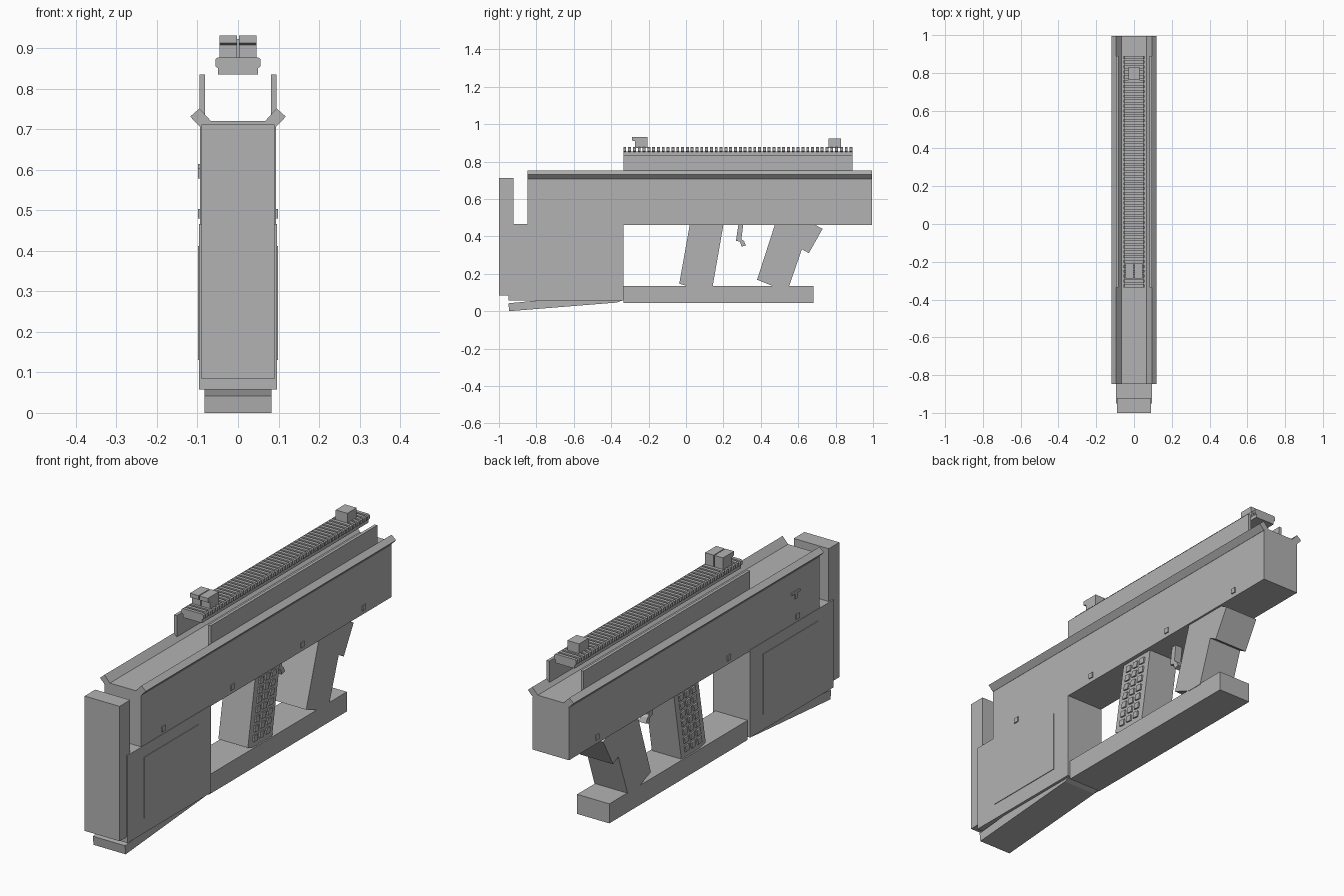
import bpy, bmesh, math
from mathutils import Vector

grey = bpy.data.materials.new("matte grey")
grey.diffuse_color = (0.45, 0.45, 0.45, 1)


def finish(name, bm):
    bmesh.ops.recalc_face_normals(bm, faces=bm.faces)
    me = bpy.data.meshes.new(name)
    bm.to_mesh(me)
    bm.free()
    me.materials.append(grey)
    ob = bpy.data.objects.new(name, me)
    bpy.context.collection.objects.link(ob)
    return ob


def add_prism(bm, pts, axis, a, b):
    """Extrude a closed outline; axis 'x' takes (y, z) points, axis 'y' takes (x, z)."""
    def place(p, d):
        return (d, p[0], p[1]) if axis == 'x' else (p[0], d, p[1])
    lo = [bm.verts.new(place(p, a)) for p in pts]
    hi = [bm.verts.new(place(p, b)) for p in pts]
    n = len(pts)
    bm.faces.new(lo)
    bm.faces.new(hi[::-1])
    for i in range(n):
        j = (i + 1) % n
        bm.faces.new((lo[i], lo[j], hi[j], hi[i]))


def rect(u0, u1, v0, v1):
    return [(u0, v0), (u1, v0), (u1, v1), (u0, v1)]


def side_part(name, pts, half):
    bm = bmesh.new()
    add_prism(bm, pts, 'x', -half, half)
    return finish(name, bm)


# Receiver, top deck, stock and butt plate
side_part("receiver", rect(-0.847, 0.995, 0.46, 0.705), 0.094)
side_part("top_deck", rect(-0.847, 0.995, 0.705, 0.72), 0.092)
side_part("stock", [(-0.95, 0.058), (-0.335, 0.058), (-0.335, 0.466), (-0.95, 0.466)], 0.096)
side_part("butt_plate", rect(-1.0, -0.922, 0.084, 0.712), 0.09)
side_part("stock_toe", [(-0.945, 0.0), (-0.37, 0.046), (-0.335, 0.06), (-0.76, 0.06), (-0.95, 0.042)], 0.083)
side_part("lower_bar", rect(-0.335, 0.683, 0.044, 0.135), 0.083)

# Grips and trigger
side_part("rear_grip", [(0.02, 0.462), (0.2, 0.462), (0.142, 0.13), (0.02, 0.13), (-0.036, 0.147)], 0.076)
side_part("front_grip", [(0.475, 0.462), (0.665, 0.462), (0.55, 0.13), (0.475, 0.13), (0.38, 0.168)], 0.085)
side_part("grip_wedge", [(0.6, 0.462), (0.69, 0.462), (0.73, 0.44), (0.657, 0.31), (0.6, 0.342)], 0.085)
side_part("trigger", [(0.28, 0.462), (0.306, 0.462), (0.296, 0.385), (0.31, 0.375), (0.32, 0.352),
                      (0.297, 0.345), (0.288, 0.372), (0.267, 0.376)], 0.018)

# Raised studs on both sides of the rear grip, following its slant
bm = bmesh.new()
for s in (-1, 1):
    for r in range(7):
        z = 0.175 + r * 0.042
        for c in (-1, 0, 1):
            y = 0.11 + (z - 0.46) * 0.175 + c * 0.046
            add_prism(bm, [(y - 0.016, z - 0.012), (y + 0.012, z - 0.015), (y + 0.016, z + 0.012),
                           (y - 0.012, z + 0.015)], 'x', s * 0.074, s * 0.083)
finish("grip_studs", bm)

# Slanted edge strips and upright rail walls, mirrored left and right
for name, sections, y0, y1 in (
        ("edge_strip", [(0.067, 0.72), (0.095, 0.751), (0.118, 0.731), (0.094, 0.706)], -0.847, 0.995),
        ("rail_wall", rect(0.081, 0.095, 0.71, 0.835), -0.335, 0.89)):
    bm = bmesh.new()
    for s in (-1, 1):
        add_prism(bm, [(s * x, z) for x, z in sections], 'y', y0, y1)
    finish(name + "s", bm)

# Toothed top rail
bm = bmesh.new()
add_prism(bm, rect(-0.049, 0.049, 0.835, 0.853), 'y', -0.335, 0.89)
TEETH = 48
pitch = 1.225 / (TEETH - 0.4)
for i in range(TEETH):
    y = -0.335 + i * pitch
    add_prism(bm, [(-0.049, 0.85), (0.049, 0.85), (0.056, 0.855), (0.056, 0.872), (0.05, 0.877),
                   (-0.05, 0.877), (-0.056, 0.872), (-0.056, 0.855)], 'y', y, y + pitch * 0.6)
finish("toothed_rail", bm)

# Sights: the rear one has a thin centre notch
bm = bmesh.new()
rear = [(-0.288, 0.931), (-0.206, 0.931), (-0.206, 0.872), (-0.272, 0.872), (-0.272, 0.908), (-0.288, 0.912)]
for s in (-1, 1):
    add_prism(bm, rear, 'x', s * 0.002, s * 0.046)
finish("rear_sight", bm)
side_part("front_sight", rect(0.762, 0.83, 0.872, 0.922), 0.03)

# Thin side panels and pins
for s, side in ((1, "right"), (-1, "left")):
    bm = bmesh.new()
    add_prism(bm, rect(-0.83, -0.43, 0.13, 0.412), 'x', s * 0.09, s * 0.099)
    finish(side + "_stock_panel", bm)
    bm = bmesh.new()
    for y in (-0.685, -0.178, 0.336, 0.79):
        if s < 0 and y == 0.336:
            continue
        add_prism(bm, rect(y - 0.012, y + 0.012, 0.479, 0.503), 'x', s * 0.09, s * 0.099)
    finish(side + "_pins", bm)

# Selector lever on the left side
bm = bmesh.new()
add_prism(bm, [(-0.70, 0.614), (-0.64, 0.614), (-0.64, 0.602), (-0.665, 0.602), (-0.665, 0.578),
               (-0.68, 0.578), (-0.68, 0.602), (-0.70, 0.602)], 'x', -0.099, -0.09)
finish("selector_lever", bm)
